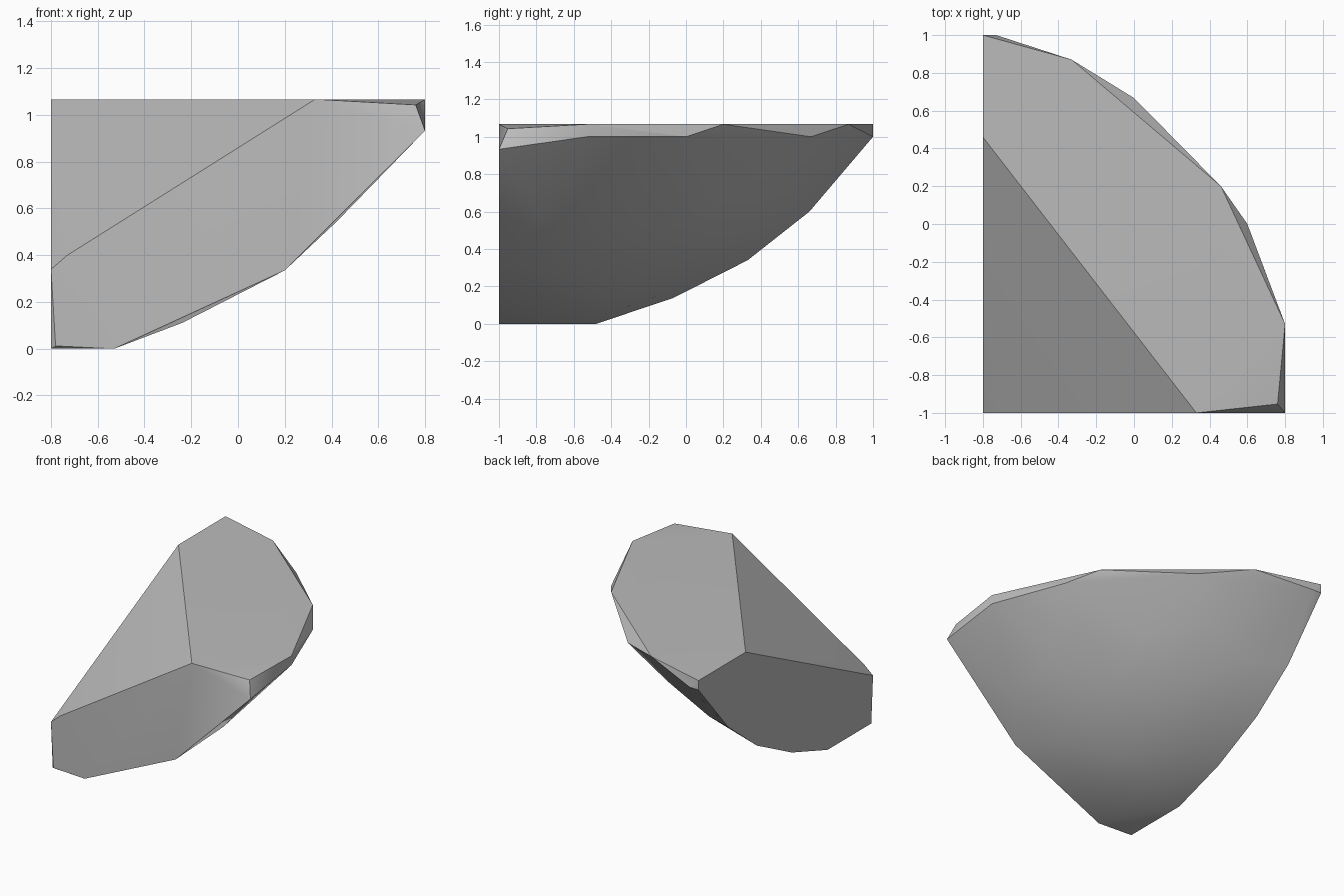
import bpy
import bmesh
import math
from mathutils import Vector

cube = bpy.data.objects.get("Cube")
if cube:
    bpy.data.objects.remove(cube, do_unlink=True)

LEFT, RIGHT, FRONT, BACK, TOP = -0.8, 0.8, -1.0, 1.0, 1.067

# One plain grey stone colour
stone = bpy.data.materials.new("stone_grey")
stone.use_nodes = True
grey = (0.5, 0.5, 0.5, 1)
stone.diffuse_color = grey
stone.node_tree.nodes["Principled BSDF"].inputs["Base Color"].default_value = grey

# Outline of the flat top, then the chipped rim just under it
top_rim = [(LEFT, 0.46), (LEFT, BACK), (-0.33, 0.87), (0.46, 0.2), (RIGHT, -0.53), (0.33, FRONT)]
low_rim = [(LEFT, BACK), (-0.73, BACK), (0, 0.667), (0.6, 0), (RIGHT, -0.53)]
points = [(x, y, TOP) for x, y in top_rim] + [(x, y, 1.0) for x, y in low_rim]

# Broken front face and its small chipped corner
front_edge = [(LEFT, 0.34), (-0.73, 0.4), (RIGHT, 0.933), (0.2, 0.335), (-0.53, 0), (-0.78, 0.012)]
points += [(x, FRONT, z) for x, z in front_edge]
points.append((0.76, -0.953, 1.043))

# Broken side face
side_edge = [(0.66, 0.6), (0.33, 0.34), (-0.07, 0.137), (-0.48, 0), (-0.98, 0)]
points += [(LEFT, y, z) for y, z in side_edge]

# Rounded outer shell: a coarse grid on a large sphere
centre, radius = Vector((-1.28, -1.06, 2.42)), 2.55
step = 0.33
for i in range(5):
    for j in range(6):
        x = LEFT + step * (i + 0.7)
        y = FRONT + step * (j + 0.7)
        rest = radius ** 2 - (x - centre.x) ** 2 - (y - centre.y) ** 2
        if rest > 0:
            z = centre.z - math.sqrt(rest)
            if 0.03 < z < 0.9 and x < 0.72:
                points.append((x, y, z))

# Wrap the points and merge the flat areas
bm = bmesh.new()
for p in points:
    bm.verts.new(p)
hull = bmesh.ops.convex_hull(bm, input=bm.verts[:])
loose = [v for v in bm.verts if not v.link_faces]
bmesh.ops.delete(bm, geom=loose, context='VERTS')
bmesh.ops.dissolve_limit(bm, angle_limit=math.radians(1), verts=bm.verts[:], edges=bm.edges[:])
bmesh.ops.recalc_face_normals(bm, faces=bm.faces[:])

mesh = bpy.data.meshes.new("rock_chunk")
bm.to_mesh(mesh)
bm.free()
mesh.materials.append(stone)
rock = bpy.data.objects.new("rock_chunk", mesh)
bpy.context.collection.objects.link(rock)

# Soft shell with crisp broken edges
bpy.ops.object.select_all(action='DESELECT')
rock.select_set(True)
bpy.context.view_layer.objects.active = rock
bpy.ops.object.shade_smooth_by_angle(angle=math.radians(30))
